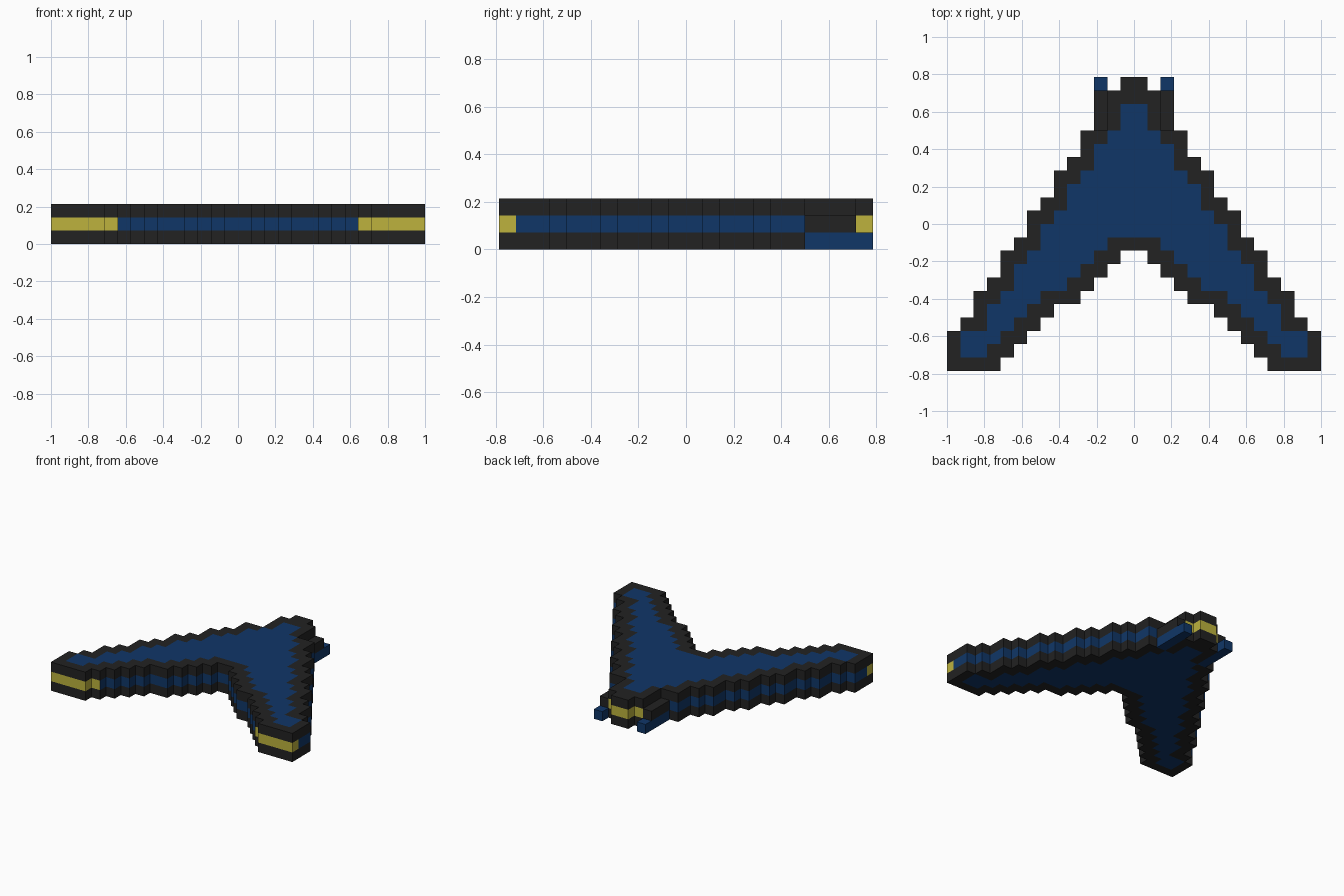
import bpy
import bmesh
from math import floor

cube = bpy.data.objects.get("Cube")
if cube:
    bpy.data.objects.remove(cube, do_unlink=True)

C = 1 / 14          # size of one block
ROWS = 22           # blocks from tail to wing tips


def material(name, rgb):
    m = bpy.data.materials.new(name)
    m.use_nodes = True
    m.diffuse_color = (*rgb, 1)
    bsdf = next(n for n in m.node_tree.nodes if n.type == 'BSDF_PRINCIPLED')
    bsdf.inputs["Base Color"].default_value = (*rgb, 1)
    return m


BLACK = material("charcoal", (0.016, 0.016, 0.016))
BLUE = material("navy blue", (0.005, 0.037, 0.137))
YELLOW = material("mustard yellow", (0.51, 0.45, 0.048))

# Half outline per row, tail first: outer edge and inner edge in blocks
outer = [1, 2, 2, 2, 4, 4, 5, 6, 6, 7, 8, 8, 9, 10, 10, 11, 12, 12, 13, 14, 14, 14]
inner = [0] * 13 + [1, 2, 3, 4, 6, 7, 8, 9, 10]


def filled(row, col):
    col = col if col >= 0 else -1 - col
    return 0 <= row < ROWS and inner[row] <= col < outer[row]


def is_rim(row, col):
    side = col if col >= 0 else -1 - col
    if (row, side) in ((4, 1), (19, 12)):      # panel corners
        return False
    return not all(filled(row + i, col + j) for i in (-1, 0, 1) for j in (-1, 0, 1))


def finish(bm, name, mats):
    bmesh.ops.recalc_face_normals(bm, faces=bm.faces[:])
    me = bpy.data.meshes.new(name)
    bm.to_mesh(me)
    bm.free()
    for m in mats:
        me.materials.append(m)
    ob = bpy.data.objects.new(name, me)
    bpy.context.collection.objects.link(ob)
    return ob


# Wing body: flat block outline raised in three layers
bm = bmesh.new()
for row in range(ROWS):
    for col in range(-14, 14):
        if filled(row, col):
            y = (ROWS / 2 - row) * C
            corners = ((col, y - C), (col + 1, y - C), (col + 1, y), (col, y))
            bm.faces.new([bm.verts.new((a * C, b, 0)) for a, b in corners])
bmesh.ops.remove_doubles(bm, verts=bm.verts[:], dist=C / 100)
layer = bm.faces[:]
for step in range(3):
    res = bmesh.ops.extrude_face_region(bm, geom=layer, use_keep_orig=(step == 0))
    verts = [g for g in res["geom"] if isinstance(g, bmesh.types.BMVert)]
    bmesh.ops.translate(bm, verts=verts, vec=(0, 0, C))
    if step:
        bmesh.ops.delete(bm, geom=[f for f in layer if f.is_valid], context='FACES_ONLY')
    layer = [g for g in res["geom"] if isinstance(g, bmesh.types.BMFace)]
bm.normal_update()

# Black rims, blue panels and side band, yellow lights on the ends
for f in bm.faces:
    p = f.calc_center_median()
    if abs(f.normal.z) > 0.5:
        row, col = floor(ROWS / 2 - p.y / C), floor(p.x / C)
        f.material_index = 0 if is_rim(row, col) else 1
    elif C < p.z < 2 * C:
        f.material_index = 2 if abs(p.y) > (ROWS / 2 - 1) * C else 1
finish(bm, "wing_body", (BLACK, BLUE, YELLOW))


# Engine pods beside the tail
def box(name, mat, x, y, z):
    bm = bmesh.new()
    bmesh.ops.create_cube(bm, size=1)
    for v in bm.verts:
        v.co = [(lim[0] if c < 0 else lim[1]) * C for c, lim in zip(v.co, (x, y, z))]
    finish(bm, name, [mat])


for side, x in (("left", (2, 3)), ("right", (-3, -2))):
    box(side + "_engine", BLUE, x, (7, 11), (0, 1))
    box(side + "_engine_cover", BLACK, x, (7, 10), (1, 2))
